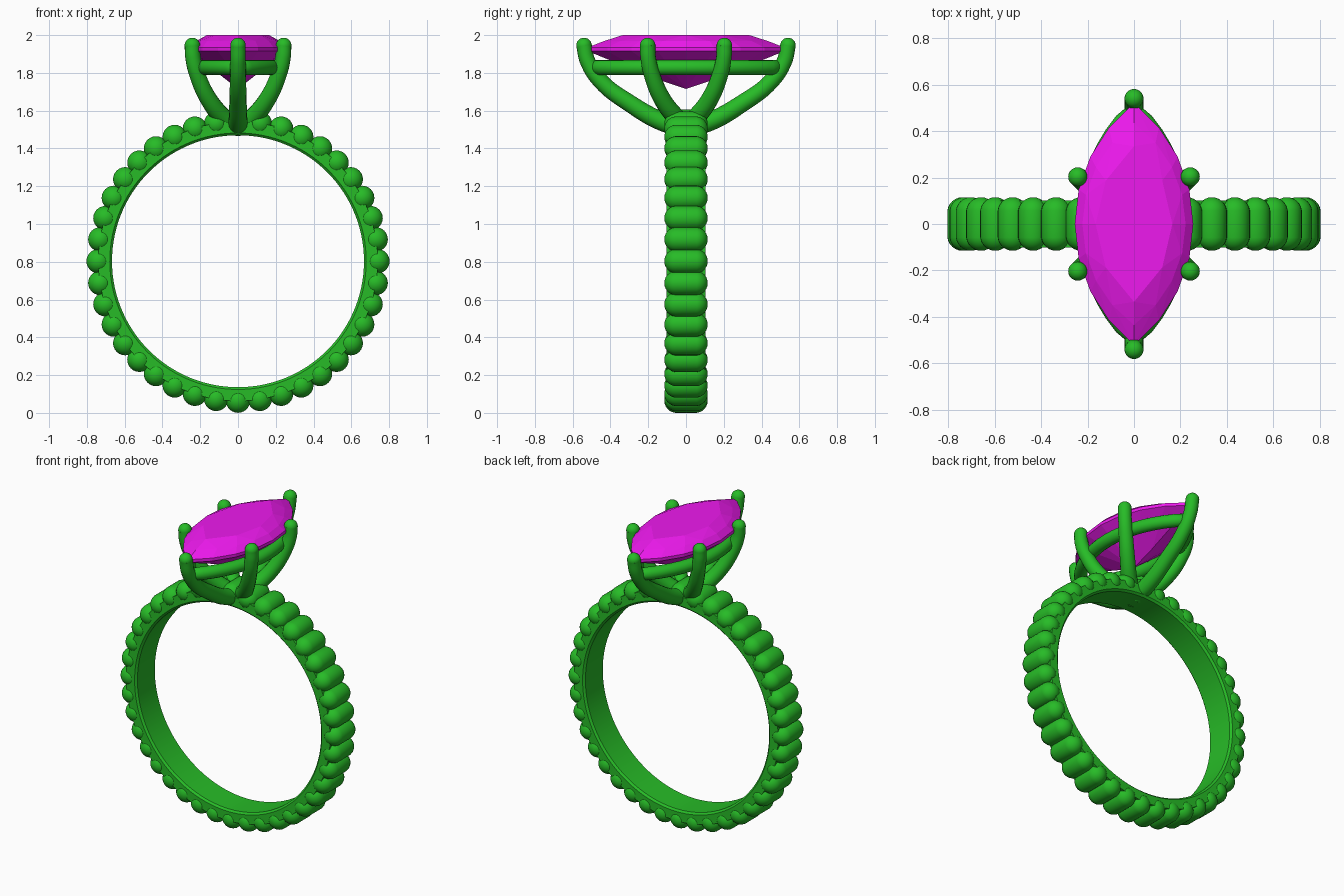
import bpy, bmesh, math
from mathutils import Vector, Matrix

if "Cube" in bpy.data.objects:
    bpy.data.objects.remove(bpy.data.objects["Cube"])

CZ = 0.803          # band centre height
R_IN = 0.667        # finger hole radius


def material(name, col):
    m = bpy.data.materials.new(name)
    m.diffuse_color = (*col, 1)
    m.use_nodes = True
    m.node_tree.nodes["Principled BSDF"].inputs["Base Color"].default_value = m.diffuse_color
    return m


METAL = material("green_metal", (0.02, 0.5, 0.02))
STONE = material("magenta_stone", (0.85, 0.01, 0.85))


def add_object(name, bm, mat, smooth=None):
    bmesh.ops.recalc_face_normals(bm, faces=bm.faces)
    me = bpy.data.meshes.new(name)
    bm.to_mesh(me)
    bm.free()
    me.materials.append(mat)
    ob = bpy.data.objects.new(name, me)
    bpy.context.collection.objects.link(ob)
    if smooth:
        bpy.ops.object.select_all(action='DESELECT')
        ob.select_set(True)
        bpy.context.view_layer.objects.active = ob
        bpy.ops.object.shade_smooth_by_angle(angle=math.radians(smooth))
    return ob


def tube(name, points, radii, cyclic=False):
    cu = bpy.data.curves.new(name, 'CURVE')
    cu.dimensions = '3D'
    cu.bevel_depth = 1.0
    cu.bevel_resolution = 6
    cu.use_fill_caps = True
    cu.resolution_u = 8
    sp = cu.splines.new('BEZIER')
    sp.bezier_points.add(len(points) - 1)
    for bp, p, r in zip(sp.bezier_points, points, radii):
        bp.co, bp.radius = p, r
        bp.handle_left_type = bp.handle_right_type = 'VECTOR' if cyclic else 'AUTO'
    sp.use_cyclic_u = cyclic
    cu.materials.append(METAL)
    ob = bpy.data.objects.new(name, cu)
    bpy.context.collection.objects.link(ob)
    return ob


def marquise(a, b, n):
    """Outline of two arcs with half width a, half length b, n steps per arc."""
    r = (a * a + b * b) / (2 * a)
    t = math.asin(b / r)
    pts = []
    for side in (1, -1):
        for i in range(n):
            k = -t + 2 * t * i / n
            pts.append((side * (r * math.cos(k) - r + a), side * r * math.sin(k)))
    return pts


# beaded band: 40 capsule beads lying across the ring
bm = bmesh.new()
for i in range(40):
    new = bmesh.ops.create_uvsphere(bm, u_segments=24, v_segments=13, radius=0.065)["verts"]
    bmesh.ops.rotate(bm, verts=new, matrix=Matrix.Rotation(math.pi / 2, 3, 'X'))
    for v in new:
        v.co.y += math.copysign(0.05, v.co.y)
    a = math.tau * i / 40
    bmesh.ops.translate(bm, verts=new, vec=(0.738 * math.cos(a), 0, CZ + 0.738 * math.sin(a)))
add_object("band_beads", bm, METAL, 50)

# smooth inner sleeve
bm = bmesh.new()
prof = [(R_IN, -0.09), (R_IN + 0.012, -0.102), (0.74, -0.102),
        (0.74, 0.102), (R_IN + 0.012, 0.102), (R_IN, 0.09)]
N = 120
rings = [[bm.verts.new((r * math.cos(math.tau * i / N), y, CZ + r * math.sin(math.tau * i / N)))
          for r, y in prof] for i in range(N)]
for i in range(N):
    for j in range(len(prof)):
        k = (j + 1) % len(prof)
        bm.faces.new((rings[i][j], rings[i][k], rings[(i + 1) % N][k], rings[(i + 1) % N][j]))
add_object("band_sleeve", bm, METAL, 30)

# claws: two at the points, four at the sides
end_path = [(0, 0.02, 1.515), (0, 0.12, 1.54), (0, 0.30, 1.64), (0, 0.45, 1.755),
            (0, 0.52, 1.86), (0, 0.54, 1.945)]
side_path = [(0.02, 0.01, 1.515), (0.075, 0.05, 1.56), (0.155, 0.125, 1.66),
             (0.215, 0.18, 1.79), (0.238, 0.20, 1.88), (0.242, 0.203, 1.945)]
radii = [0.052, 0.05, 0.046, 0.043, 0.041, 0.041]
claws = [("end_claw", end_path, 1, s) for s in (1, -1)]
claws += [("side_claw", side_path, sx, sy) for sx in (1, -1) for sy in (1, -1)]
tips = bmesh.new()
for name, path, sx, sy in claws:
    pts = [Vector((x * sx, y * sy, z)) for x, y, z in path]
    tube(name, pts, radii)
    bmesh.ops.create_uvsphere(tips, u_segments=20, v_segments=12, radius=0.041,
                              matrix=Matrix.Translation(pts[-1]))
add_object("claw_tips", tips, METAL, 60)

# gallery rail under the stone
rail = [(x, y, 1.828) for x, y in marquise(0.205, 0.49, 16)]
tube("gallery_rail", rail, [0.04] * len(rail), cyclic=True)

# faceted marquise stone as a hull of table, crown, girdle and culet points
bm = bmesh.new()
for a, b, z, n in ((0.165, 0.335, 2.0, 4), (0.222, 0.435, 1.968, 8),
                   (0.255, 0.52, 1.935, 8), (0.255, 0.52, 1.915, 8)):
    for x, y in marquise(a, b, n):
        bm.verts.new((x, y, z))
for y, z in ((0, 1.715), (0.17, 1.772), (-0.17, 1.772)):
    bm.verts.new((0, y, z))
res = bmesh.ops.convex_hull(bm, input=bm.verts)
bmesh.ops.delete(bm, geom=[v for v in bm.verts if not v.link_faces], context='VERTS')
bmesh.ops.dissolve_limit(bm, angle_limit=math.radians(1), verts=bm.verts, edges=bm.edges)
add_object("marquise_stone", bm, STONE)
